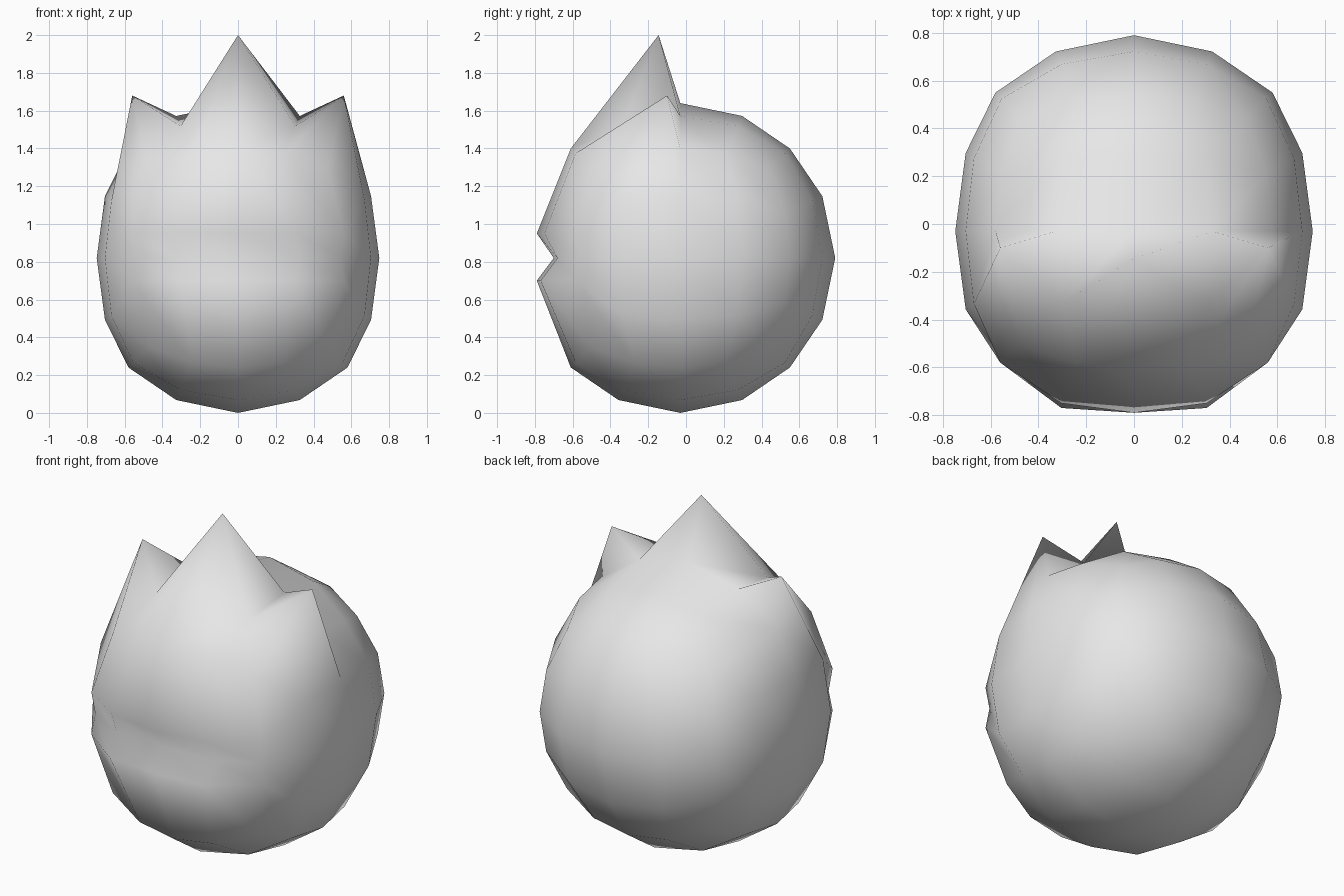
import bpy
import bmesh
from mathutils import Vector

if "Cube" in bpy.data.objects:
    bpy.data.objects.remove(bpy.data.objects["Cube"])

RADIUS = 0.82
CENTRE = Vector((0, -0.03, 0.82))

# Grid cube: four segments along every edge
bm = bmesh.new()
bmesh.ops.create_cube(bm, size=2)
bmesh.ops.subdivide_edges(bm, edges=bm.edges[:], cuts=3, use_grid_fill=True)


def spread(t):
    """Even out the angles of the grid on the sphere."""
    return 0.435 * t / 0.5 if abs(t) < 0.75 else t


# Mouth profile: grid row -> (height, depth at centre, half way, corner)
mouth = {
    0.5: (0.95, -0.79, -0.75, -0.58),
    0.0: (0.82, -0.70, -0.68, -0.565),
    -0.5: (0.70, -0.79, -0.77, -0.58),
}

for v in bm.verts:
    gx, gy, gz = (round(c * 2) / 2 for c in v.co)
    side = 1 if gx > 0 else -1
    p = Vector((spread(gx), spread(gy), spread(gz))).normalized() * RADIUS + CENTRE

    # Flattened cheeks
    if abs(p.x) > 0.62:
        p.x = side * (0.62 + (abs(p.x) - 0.62) * 0.64)

    # Lips and the groove between them
    if gy == -1 and gz in mouth:
        row = mouth[gz]
        p.z = row[0]
        p.y = row[1 + int(abs(gx) * 2)]
        if abs(gx) == 1:
            p.x = side * (0.545 if gz == 0 else 0.56)

    # Pointed crest and ears
    if (gx, gy, gz) == (0, -0.5, 1):
        p = Vector((0, -0.145, 2.0))
    elif (abs(gx), gy, gz) == (1, -0.5, 1):
        p = Vector((side * 0.56, -0.10, 1.68))
    v.co = p

bmesh.ops.recalc_face_normals(bm, faces=bm.faces[:])
for f in bm.faces:
    f.smooth = True

mesh = bpy.data.meshes.new("head")
bm.to_mesh(mesh)
bm.free()

# Plain grey surface
grey = bpy.data.materials.new("light grey")
grey.diffuse_color = (0.8, 0.8, 0.8, 1)
grey.use_nodes = True
grey.node_tree.nodes["Principled BSDF"].inputs["Base Color"].default_value = grey.diffuse_color
mesh.materials.append(grey)

head = bpy.data.objects.new("head", mesh)
bpy.context.collection.objects.link(head)
